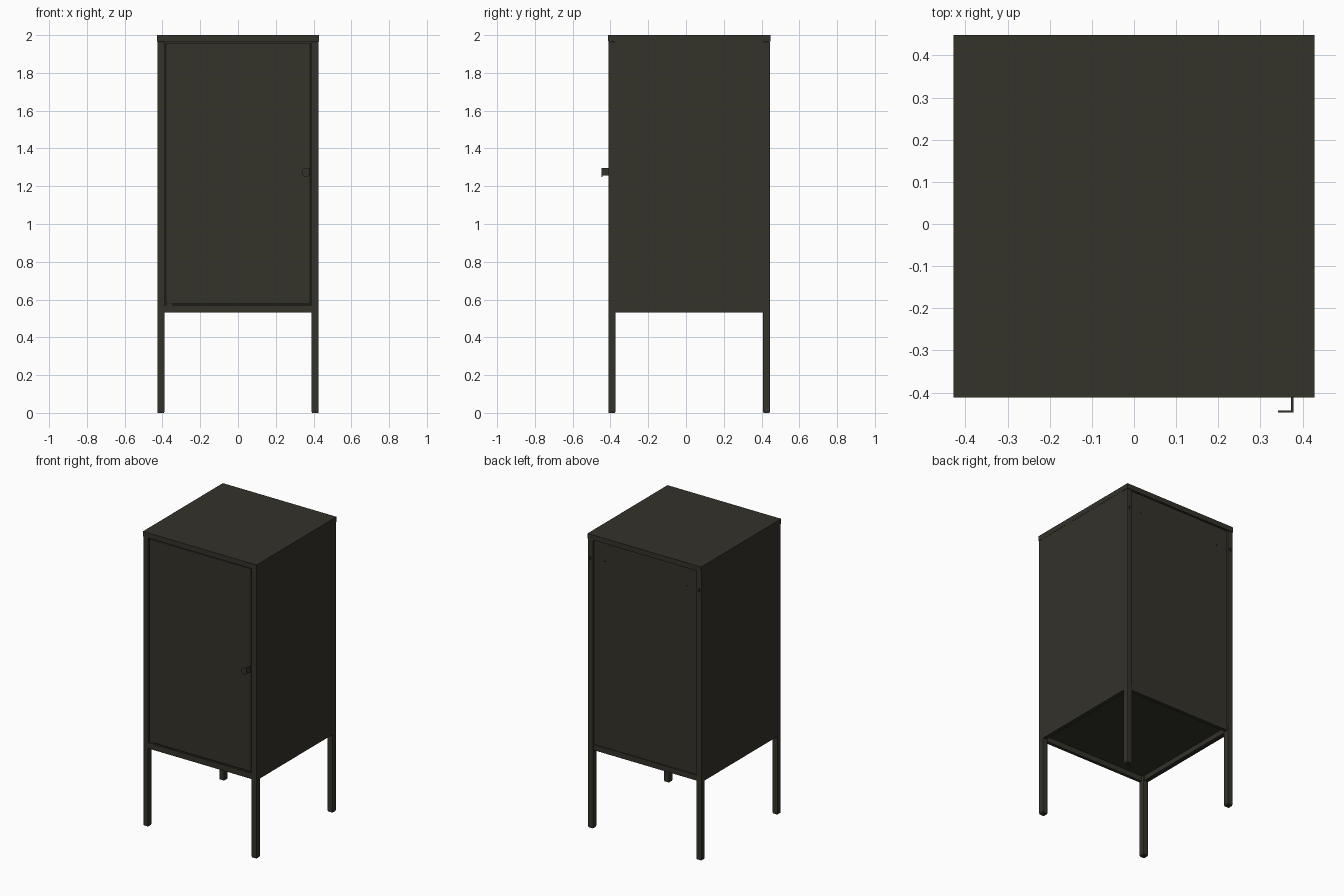
import bpy, bmesh, math
from mathutils import Matrix

if "Cube" in bpy.data.objects:
    bpy.data.objects.remove(bpy.data.objects["Cube"])


def material(name, rgb):
    m = bpy.data.materials.new(name)
    m.diffuse_color = (*rgb, 1)
    m.use_nodes = True
    m.node_tree.nodes["Principled BSDF"].inputs["Base Color"].default_value = m.diffuse_color
    return m


METAL = material("dark olive grey metal", (0.034, 0.032, 0.023))
BLACK = material("black", (0.008, 0.008, 0.007))


def finish(name, bm, mat, bevel=0.0):
    bmesh.ops.recalc_face_normals(bm, faces=bm.faces)
    me = bpy.data.meshes.new(name)
    bm.to_mesh(me)
    bm.free()
    me.materials.append(mat)
    ob = bpy.data.objects.new(name, me)
    bpy.context.collection.objects.link(ob)
    if bevel:
        b = ob.modifiers.new("bevel", 'BEVEL')
        b.width = bevel
        b.segments = 2
    return ob


def box(name, x, y, z, mat=METAL, bevel=0.0):
    bm = bmesh.new()
    bmesh.ops.create_cube(bm, size=1)
    for v in bm.verts:
        for i, (lo, hi) in enumerate((x, y, z)):
            v.co[i] = lo if v.co[i] < 0 else hi
    return finish(name, bm, mat, bevel)


def disc(name, x, y, z, r, mat=BLACK):
    bm = bmesh.new()
    bmesh.ops.create_cone(bm, cap_ends=True, segments=16, radius1=r, radius2=r, depth=0.0016,
                          matrix=Matrix.Translation((x, y, z)) @ Matrix.Rotation(math.pi / 2, 4, 'X'))
    return finish(name, bm, mat)


W, F, B = 0.427, -0.411, 0.445      # half width, front, back
T = 0.038                           # post thickness
LOW, TOP = 0.532, 1.965             # body bottom, underside of top

# Top slab
box("top_panel", (-0.428, 0.428), (-0.412, 0.448), (TOP, 2.0))

for s, side in ((-1, "left"), (1, "right")):
    def span(a, b):
        return tuple(sorted((s * a, s * b)))
    # Corner posts that run down as legs, with plastic feet
    for y0, y1, end in ((F, F + T, "front"), (B - T, B, "back")):
        box(f"{end}_{side}_leg", span(W - T, W), (y0, y1), (0.004, TOP), bevel=0.003)
        box(f"{end}_{side}_foot", span(W - T + 0.002, W - 0.002), (y0 + 0.002, y1 - 0.002), (0, 0.01))
    # Side wall and lower side rail
    box(f"{side}_side_panel", span(W - 0.012, W - 0.0003), (F + T - 0.004, B - T + 0.004), (LOW, TOP))
    box(f"{side}_bottom_rail", span(W - 0.030, W - 0.011), (F + T, B - T), (LOW + 0.002, LOW + 0.05))
    # Wall fixing holes on the back
    disc(f"{side}_back_panel_hole", s * 0.31, B - 0.012, 1.835, 0.006)
    disc(f"{side}_post_hole", s * 0.410, B, 1.83, 0.010)
    disc(f"{side}_post_slot", s * 0.410, B, 1.843, 0.006)

# Back wall, set in slightly between the posts
inner = W - T
box("back_panel", (-inner - 0.004, inner + 0.004), (B - 0.024, B - 0.012), (LOW + 0.03, TOP))
box("back_bottom_rail", (-inner, inner), (B - 0.030, B - 0.006), (LOW, LOW + 0.038))

# Front lower rail and recessed floor
box("front_bottom_rail", (-inner, inner), (F + 0.001, F + 0.022), (LOW, LOW + 0.039))
box("floor_panel", (-0.415, 0.415), (F + 0.012, B - 0.013), (LOW + 0.036, LOW + 0.044))

# Door with a narrow gap around it
box("door", (-inner + 0.006, inner - 0.006), (F + 0.003, F + 0.02), (0.579, TOP - 0.006), bevel=0.002)
box("door_hinge_pin", (-0.376, -0.350), (F + 0.005, F + 0.016), (0.569, 0.581))

# Folded sheet handle: a stem from the door and a plate with clipped corners
hz = 1.273
box("handle_stem", (0.372, 0.378), (-0.447, F + 0.006), (hz - 0.016, hz + 0.023))
bm = bmesh.new()
outline = [(0.378, -0.012), (0.378, 0.016), (0.372, 0.023), (0.352, 0.023), (0.341, 0.012),
           (0.341, -0.012), (0.352, -0.023), (0.368, -0.023)]
face = bm.faces.new([bm.verts.new((x, -0.447, hz + z)) for x, z in outline])
ext = bmesh.ops.extrude_face_region(bm, geom=[face])
for v in ext["geom"]:
    if isinstance(v, bmesh.types.BMVert):
        v.co.y += 0.005
finish("handle_plate", bm, METAL)
